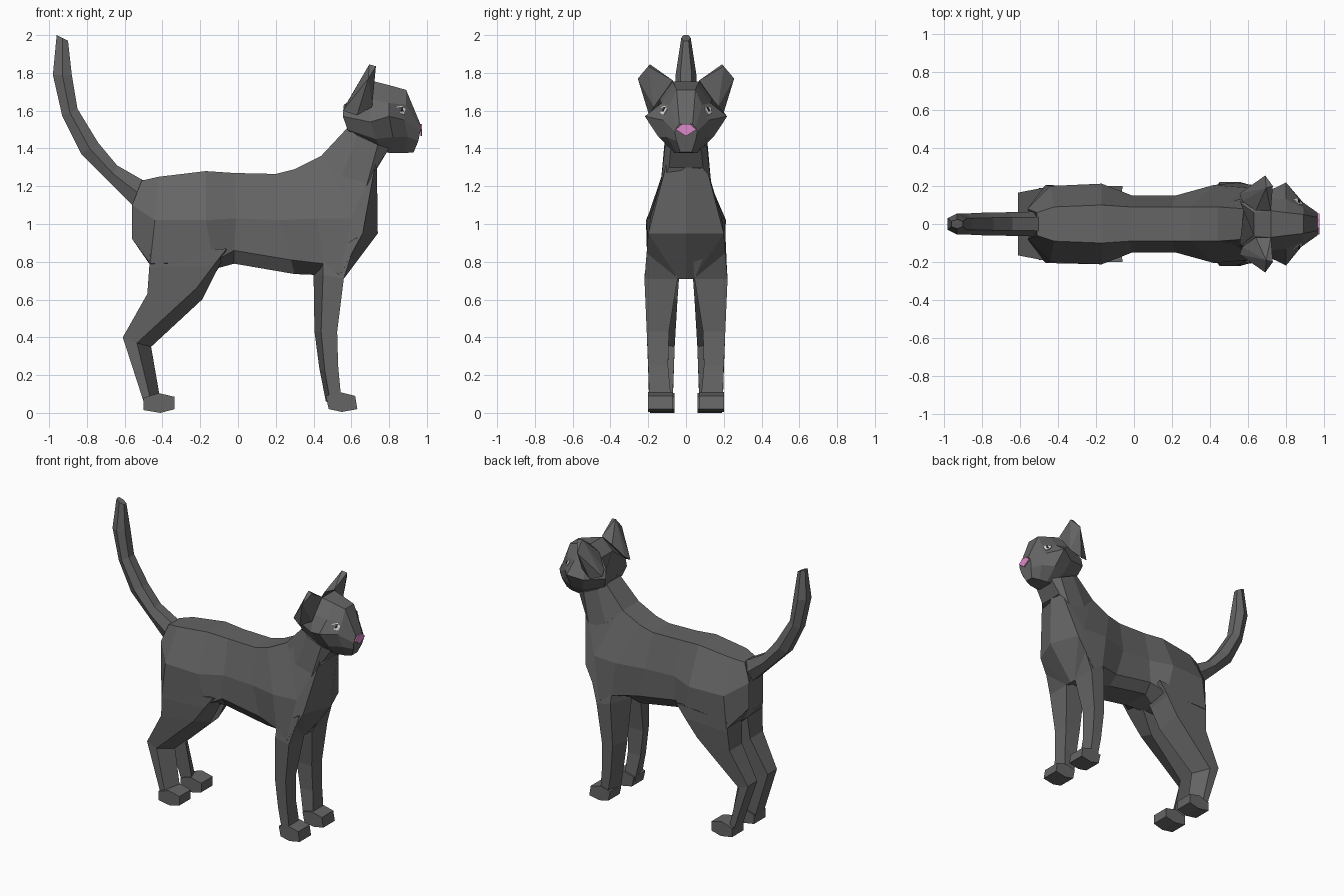
import bpy, bmesh
from mathutils import Vector


def material(name, colour):
    m = bpy.data.materials.new(name)
    m.diffuse_color = (*colour, 1)
    return m


FUR = material("grey_fur", (0.13, 0.13, 0.13))
PINK = material("pink_nose", (0.70, 0.25, 0.58))
WHITE = material("eye_white", (0.85, 0.85, 0.85))
DARK = material("dark_pupil", (0.02, 0.02, 0.02))


def finish(name, bm, mat):
    bmesh.ops.remove_doubles(bm, verts=bm.verts[:], dist=0.0005)
    bmesh.ops.recalc_face_normals(bm, faces=bm.faces[:])
    mesh = bpy.data.meshes.new(name)
    bm.to_mesh(mesh)
    bm.free()
    mesh.materials.append(mat)
    ob = bpy.data.objects.new(name, mesh)
    bpy.context.collection.objects.link(ob)


def loft(name, rings, mat=FUR, cap_end=True):
    bm = bmesh.new()
    rows = [[bm.verts.new(p) for p in ring] for ring in rings]
    n = len(rows[0])
    for a, b in zip(rows, rows[1:]):
        for i in range(n):
            j = (i + 1) % n
            bm.faces.new((a[i], a[j], b[j], b[i]))
    bm.faces.new(rows[0])
    if cap_end:
        bm.faces.new(rows[-1])
    finish(name, bm, mat)


def hull(name, points, mat=FUR):
    bm = bmesh.new()
    for p in points:
        bm.verts.new(p)
    bmesh.ops.convex_hull(bm, input=bm.verts[:])
    loose = [v for v in bm.verts if not v.link_faces]
    bmesh.ops.delete(bm, geom=loose, context='VERTS')
    bmesh.ops.dissolve_limit(bm, angle_limit=0.02, verts=bm.verts[:], edges=bm.edges[:])
    finish(name, bm, mat)


def symmetric(half):
    """Closed ring from half-ring points running top to bottom."""
    return list(half) + [(x, -y, z) for x, y, z in reversed(half)]


# Torso: each row runs spine, flank, low side, belly
torso = [
    [(-.51, .06, 1.23), (-.56, .08, 1.10), (-.56, .08, .92), (-.47, .04, .79)],
    [(-.42, .09, 1.25), (-.44, .20, 1.02), (-.465, .205, .79), (-.42, .03, .74)],
    [(-.17, .10, 1.28), (-.17, .212, 1.02), (-.13, .195, .80), (-.13, .05, .76)],
    [(-.02, .09, 1.27), (-.01, .15, 1.03), (-.02, .15, .86), (-.02, .10, .79)],
    [(.20, .09, 1.265), (.22, .15, 1.02), (.28, .15, .81), (.30, .10, .735)],
    [(.30, .09, 1.29), (.42, .205, 1.03), (.45, .205, .79), (.42, .05, .73)],
    [(.46, .09, 1.37), (.60, .19, 1.03), (.54, .218, .73), (.50, .04, .735)],
    [(.50, .09, 1.40), (.73, .10, 1.33), (.66, .20, .95), (.56, .04, .71)],
    [(.58, 0, 1.35), (.735, 0, 1.33), (.74, 0, .95), (.56, 0, .71)],
]
loft("torso", [symmetric(r) for r in torso], cap_end=False)

# Neck
neck = [
    [(.44, .09, 1.36), (.55, .13, 1.25), (.68, .135, 1.20), (.735, .09, 1.30)],
    [(.58, .08, 1.51), (.63, .11, 1.47), (.74, .11, 1.42), (.80, .08, 1.40)],
]
loft("neck", [symmetric(r) for r in neck])

# Tail: upper edge, lower edge and half width at each bend
tail = [
    (-.50, 1.23, -.56, 1.10, .065), (-.64, 1.31, -.68, 1.22, .062),
    (-.74, 1.43, -.83, 1.37, .06), (-.85, 1.61, -.93, 1.57, .055),
    (-.88, 1.79, -.98, 1.79, .055), (-.90, 1.97, -.96, 2.0, .025),
]
loft("tail", [symmetric([(ux, w * .55, uz),
                         ((ux + lx) / 2, w, (uz + lz) / 2),
                         (lx, w * .55, lz)]) for ux, uz, lx, lz, w in tail])

# Head: each row runs crown, brow, cheek, jaw, throat
head = [
    [(.63, .06, 1.68), (.56, .11, 1.63), (.555, .12, 1.57), (.58, .10, 1.50), (.62, .06, 1.46)],
    [(.72, .07, 1.755), (.70, .14, 1.66), (.70, .17, 1.54), (.73, .13, 1.45), (.77, .06, 1.38)],
    [(.80, .06, 1.735), (.80, .13, 1.64), (.80, .218, 1.57), (.82, .145, 1.46), (.82, .06, 1.375)],
    [(.89, .05, 1.71), (.89, .085, 1.63), (.88, .12, 1.55), (.90, .10, 1.46), (.88, .05, 1.375)],
    [(.965, .035, 1.53), (.965, .05, 1.51), (.965, .06, 1.49), (.955, .05, 1.44), (.93, .03, 1.38)],
]
loft("head", [symmetric(r) for r in head])

# Nose plate
nose_outline = [(-.055, 1.50), (-.02, 1.53), (.02, 1.53), (.055, 1.50), (0, 1.465)]
hull("nose", [(x, y, z) for y, z in nose_outline for x in (.966, .975)], PINK)

# Face panel that carries the eye
A, B, C, D = (Vector(p) for p in (head[2][1], head[2][2], head[3][2], head[3][1]))
panel_normal = (C - A).cross(B - D).normalized()
if panel_normal.y < 0:
    panel_normal.negate()


def on_panel(u, v, lift):
    p = A.lerp(D, u).lerp(B.lerp(C, u), v)
    return p + panel_normal * lift


ear = [(.695, .19, 1.845), (.73, .20, 1.835), (.69, .255, 1.77), (.57, .12, 1.63),
       (.555, .16, 1.60), (.63, .195, 1.575), (.72, .07, 1.76), (.64, .07, 1.72),
       (.71, .17, 1.62)]
eye = [(.40, .25), (.75, .12), (.97, .35), (.93, .70), (.65, .62)]
pupil = [(.66, .25), (.78, .22), (.82, .50), (.70, .54)]

# Legs: back inner, back outer, front outer, front inner (x, z), then y inner, y outer
front_leg = [
    ((.42, .80), (.45, .82), (.63, .93), (.67, .90), .03, .20),
    ((.40, .73), (.45, .73), (.56, .71), (.56, .71), .045, .22),
    ((.405, .43), (.44, .43), (.525, .43), (.525, .43), .09, .208),
    ((.43, .24), (.46, .22), (.53, .25), (.53, .25), .095, .20),
    ((.465, .06), (.49, .05), (.545, .09), (.545, .09), .08, .195),
]
hind_leg = [
    ((-.46, .84), (-.465, .84), (-.06, .87), (-.08, .80), .03, .20),
    ((-.47, .75), (-.47, .77), (-.13, .78), (-.12, .74), .035, .20),
    ((-.48, .63), (-.48, .63), (-.22, .66), (-.19, .60), .045, .19),
    ((-.61, .40), (-.61, .40), (-.535, .37), (-.46, .35), .06, .165),
    ((-.50, .06), (-.50, .06), (-.465, .08), (-.415, .09), .07, .17),
]
front_paw = [(.465, .09), (.54, .11), (.62, .09), (.632, .02), (.55, .005), (.48, .02)]
hind_paw = [(-.50, .08), (-.42, .105), (-.335, .085), (-.335, .02), (-.41, 0), (-.50, .015)]

for side, s in (("left", 1), ("right", -1)):
    def flip(points):
        return [(p[0], p[1] * s, p[2]) for p in points]

    hull("ear_" + side, flip(ear))
    for part, outline, mat, top in (("eye_", eye, WHITE, .006), ("pupil_", pupil, DARK, .009)):
        hull(part + side, flip([on_panel(u, v, h) for u, v in outline for h in (0, top)]), mat)

    for part, rows, paw, y0, y1 in (("front", front_leg, front_paw, .07, .20),
                                    ("hind", hind_leg, hind_paw, .06, .19)):
        rings = [flip([(bi[0], yi, bi[1]), (bo[0], yo, bo[1]),
                       (fo[0], yo, fo[1]), (fi[0], yi, fi[1])])
                 for bi, bo, fo, fi, yi, yo in rows]
        loft(part + "_leg_" + side, rings)
        hull(part + "_paw_" + side, flip([(x, y, z) for x, z in paw for y in (y0, y1)]))
